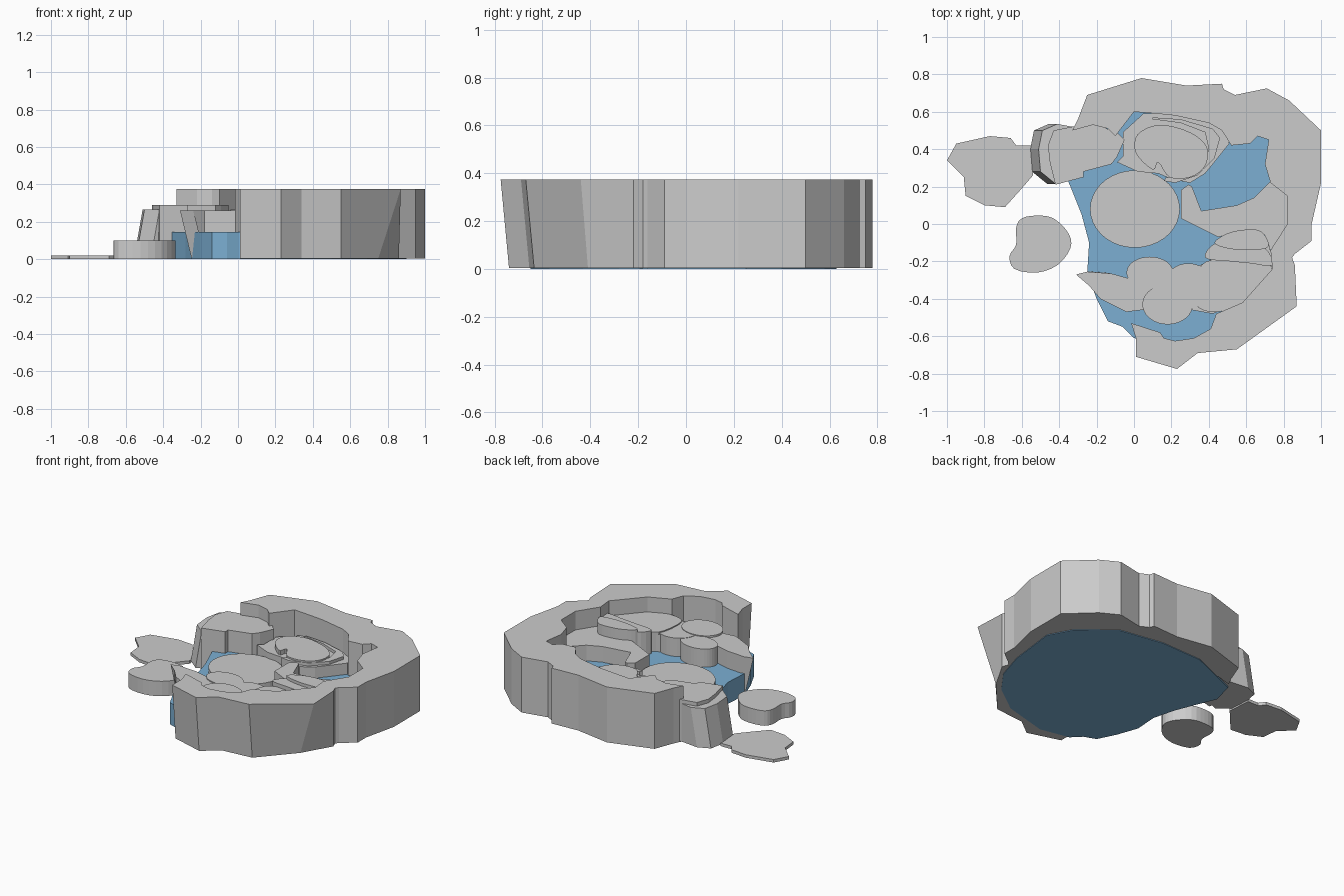
import bpy, bmesh, math
from mathutils import Vector


def prism(name, pts, z0, z1, foot=None):
    """Flat-topped slab from an outline; foot(x, y) moves the bottom outline."""
    bm = bmesh.new()
    foot = foot or (lambda x, y: (x, y))
    low = [bm.verts.new((*foot(x, y), z0)) for x, y in pts]
    top = [bm.verts.new((x, y, z1)) for x, y in pts]
    bm.faces.new(top)
    bm.faces.new(low[::-1])
    n = len(pts)
    for i in range(n):
        j = (i + 1) % n
        bm.faces.new((low[i], low[j], top[j], top[i]))
    bmesh.ops.recalc_face_normals(bm, faces=bm.faces)
    me = bpy.data.meshes.new(name)
    bm.to_mesh(me)
    bm.free()
    ob = bpy.data.objects.new(name, me)
    bpy.context.collection.objects.link(ob)
    return ob


def rounded(pts, steps=4):
    """Closed smooth curve through the points."""
    p = [Vector(q) for q in pts]
    n, out = len(p), []
    for i in range(n):
        a, b, c, d = p[i - 1], p[i], p[(i + 1) % n], p[(i + 2) % n]
        for k in range(steps):
            t = k / steps
            v = 0.5 * (2 * b + (c - a) * t + (2 * a - 5 * b + 4 * c - d) * t * t
                       + (3 * b - a - 3 * c + d) * t ** 3)
            out.append((v.x, v.y))
    return out


def ellipse(cx, cy, rx, ry, n=36):
    return [(cx + rx * math.cos(2 * math.pi * i / n),
             cy + ry * math.sin(2 * math.pi * i / n)) for i in range(n)]


# water slab, reaching under the rim
water = prism("water", [
    (-.39, .32), (-.34, .20), (-.28, .05), (-.24, -.10), (-.25, -.26), (-.20, -.40),
    (-.14, -.52), (-.06, -.55), (0, -.61), (.20, -.65), (.50, -.57), (.69, -.43),
    (.80, -.28), (.86, -.08), (.90, .25), (.82, .40), (.60, .58), (.30, .63),
    (0, .62), (-.35, .47)], 0, .145)
mat = bpy.data.materials.new("water_blue")
mat.diffuse_color = (.2, .43, .65, 1)
water.data.materials.append(mat)

# C-shaped outer rim
outer = [(-.25, .69), (.04, .78), (.28, .74), (.47, .75), (.48, .72), (.54, .69),
         (.71, .725), (.83, .66), (1, .50), (1, .22), (.95, 0), (.95, -.09),
         (.86, -.16), (.845, -.18), (.86, -.22), (.87, -.44), (.55, -.67),
         (.34, -.69), (.23, -.775), (.01, -.71), (.01, -.61), (-.015, -.53)]
inner = [(.14, -.58), (.16, -.61), (.22, -.625), (.32, -.61), (.41, -.56), (.44, -.48),
         (.58, -.42), (.74, -.24), (.73, -.14), (.82, 0), (.82, .15), (.73, .22),
         (.70, .32), (.72, .45), (.66, .47), (.62, .43), (.52, .42), (.47, .50),
         (.40, .54), (.22, .58), (.12, .59), (0, .60), (-.10, .47), (-.14, .51),
         (-.22, .53), (-.33, .50), (-.30, .56)]


def rim_foot(x, y):
    if x > .8 and y < -.4:
        return .75, -.41
    if y < -.65:
        return x, y + .035
    return x, y


prism("outer_rim", outer + inner, .004, .375, rim_foot)

# rounded rock at the back left, flaring at its foot
prism("back_left_rock", [
    (-.42, .21), (-.27, .25), (-.27, .28), (-.12, .32), (-.09, .36), (-.05, .45),
    (-.09, .49), (-.12, .50), (-.22, .54), (-.33, .52), (-.43, .50), (-.46, .42),
    (-.45, .33)], .01, .29)
prism("back_left_flank", [
    (-.42, .215), (-.34, .26), (-.33, .52), (-.41, .535), (-.49, .50), (-.51, .40),
    (-.50, .28)], .01, .265, lambda x, y: (x - .045 if x < -.36 else x, y))

# back terrace and the raised basin stone
prism("back_terrace", [
    (-.06, .36), (-.09, .33), (.02, .28), (.13, .27), (.20, .24), (.30, .22), (.38, .27),
    (.43, .33), (.51, .43), (.49, .51), (.41, .55), (.22, .59), (.05, .59),
    (-.06, .49)], .01, .22)
prism("basin_stone", rounded([
    (.01, .38), (.10, .29), (.13, .33), (.19, .25), (.30, .25), (.38, .31), (.39, .41),
    (.30, .49), (.14, .53), (.02, .48)]), .01, .25)
prism("basin_ridge", [
    (.16, .23), (.22, .22), (.34, .26), (.43, .35), (.46, .46), (.42, .51), (.25, .56),
    (.10, .57), (.10, .56), (.25, .54), (.38, .49), (.40, .40), (.37, .29),
    (.28, .245), (.17, .25)], .01, .24)

# right arm between the pools
prism("right_arm", [
    (.29, .21), (.25, .18), (.25, .03), (.45, -.07), (.60, -.03), (.70, -.06),
    (.72, -.15), (.83, -.02), (.83, .16), (.73, .23), (.64, .14), (.55, .10),
    (.36, .07), (.31, .20)], .01, .25)

# large flat stone in the pool
prism("centre_stone", ellipse(.005, .08, .24, .207), .01, .18)

# front ridge of overlapping stones
prism("front_rock", [
    (-.31, -.27), (-.25, -.255), (-.12, -.265), (-.03, -.29), (.16, -.30), (.40, -.20),
    (.50, -.10), (.72, -.10), (.75, -.24), (.58, -.42), (.42, -.48), (.20, -.44),
    (-.04, -.47), (-.18, -.40), (-.24, -.33)], .01, .26,
    lambda x, y: (x + .06 if x < -.2 else x, y))
stones = [(.085, -.26, .125, .085, .266), (.18, -.43, .135, .107, .272),
          (.29, -.33, .13, .12, .268)]
for i, (x, y, rx, ry, z) in enumerate(stones):
    prism(f"front_stone_{i}", ellipse(x, y, rx, ry), .01, z)
prism("right_terrace_low", rounded([
    (.36, -.22), (.50, -.19), (.62, -.21), (.74, -.23), (.66, -.35), (.55, -.44),
    (.42, -.47), (.33, -.42)]), .01, .275)
prism("right_terrace_mid", rounded([
    (.38, -.18), (.44, -.10), (.58, -.11), (.70, -.13), (.74, -.22), (.62, -.21),
    (.52, -.20)]), .01, .30)
prism("right_terrace_top", rounded([
    (.43, -.10), (.50, -.05), (.60, -.03), (.68, -.04), (.72, -.12), (.62, -.14),
    (.50, -.13)]), .01, .32)

# loose stones on the left
prism("loose_round_stone", rounded([
    (-.63, -.02), (-.60, .03), (-.52, .045), (-.43, .03), (-.35, -.05), (-.34, -.13),
    (-.41, -.22), (-.52, -.26), (-.64, -.24), (-.665, -.17), (-.63, -.11)], 3), 0, .1)
prism("loose_flat_stone", [
    (-1, .34), (-.95, .43), (-.77, .47), (-.66, .46), (-.63, .42), (-.55, .42),
    (-.54, .26), (-.60, .19), (-.69, .09), (-.80, .10), (-.90, .15), (-.91, .25)], 0, .02)
